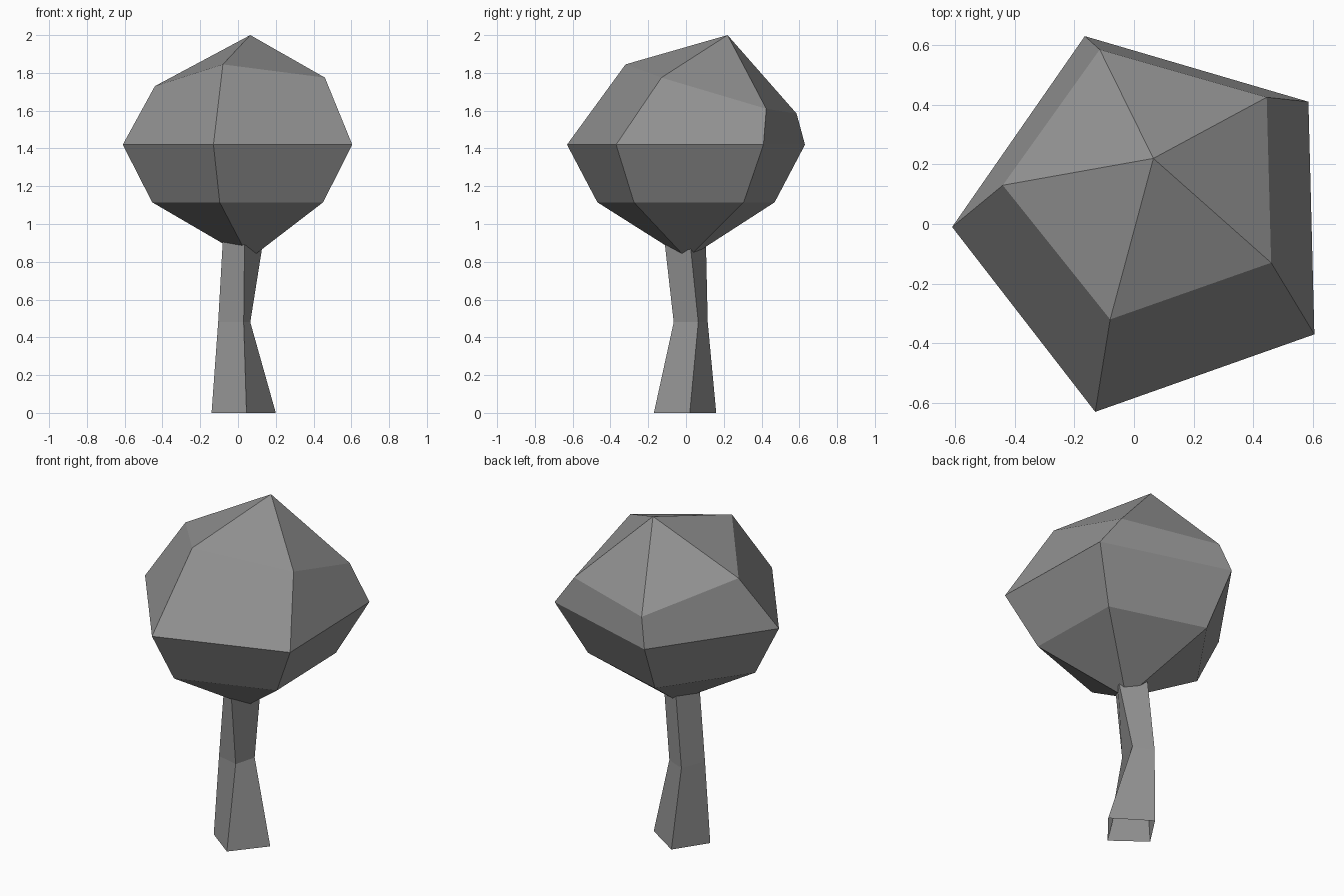
import bpy
import bmesh

cube = bpy.data.objects.get("Cube")
if cube:
    bpy.data.objects.remove(cube, do_unlink=True)

# One flat grey for the whole tree
grey = bpy.data.materials.new("grey")
grey.use_nodes = True
colour = (0.29, 0.29, 0.29, 1)
grey.diffuse_color = colour
grey.node_tree.nodes["Principled BSDF"].inputs["Base Color"].default_value = colour


def loft(name, rings, bottom_tip=None, top_tip=None):
    """Join rings of points, lowest first, with optional pointed ends."""
    bm = bmesh.new()
    loops = [[bm.verts.new(p) for p in ring] for ring in rings]
    count = len(loops[0])
    for low, high in zip(loops, loops[1:]):
        for i in range(count):
            j = (i + 1) % count
            bm.faces.new((low[i], low[j], high[j], high[i]))
    for tip, loop in ((bottom_tip, loops[0]), (top_tip, loops[-1])):
        if tip:
            v = bm.verts.new(tip)
            for i in range(count):
                bm.faces.new((loop[i], loop[(i + 1) % count], v))
    bmesh.ops.recalc_face_normals(bm, faces=bm.faces[:])
    mesh = bpy.data.meshes.new(name)
    bm.to_mesh(mesh)
    bm.free()
    mesh.materials.append(grey)
    obj = bpy.data.objects.new(name, mesh)
    bpy.context.collection.objects.link(obj)
    return obj


def at_height(points, z, scale=1.0):
    return [(x * scale, y * scale, z) for x, y in points]


# Canopy: level pentagons below, an uneven shoulder above, pointed ends
girth = [(-0.61, -0.01), (-0.13, -0.63), (0.605, -0.37), (0.585, 0.41), (-0.165, 0.63)]
shoulder = [(-0.44, 0.13, 1.73), (-0.08, -0.32, 1.845), (0.46, -0.13, 1.775),
            (0.445, 0.425, 1.61), (-0.115, 0.585, 1.585)]
loft("canopy",
     [at_height(girth, 1.115, 0.745), at_height(girth, 1.42), shoulder],
     bottom_tip=(0.06, 0.005, 0.815), top_tip=(0.065, 0.22, 2.0))

# Trunk: bent four-sided tube, open at the foot, ending inside the canopy
foot = [(-0.14, -0.03), (0.045, -0.17), (0.2, 0.02), (-0.015, 0.16)]
bend = [(-0.105, -0.03), (0.03, -0.065), (0.065, 0.065), (-0.05, 0.115)]
neck = [(-0.08, -0.015), (0.035, -0.115), (0.135, 0.02), (-0.005, 0.105)]
loft("trunk", [at_height(foot, 0), at_height(bend, 0.48), at_height(neck, 0.92)])
